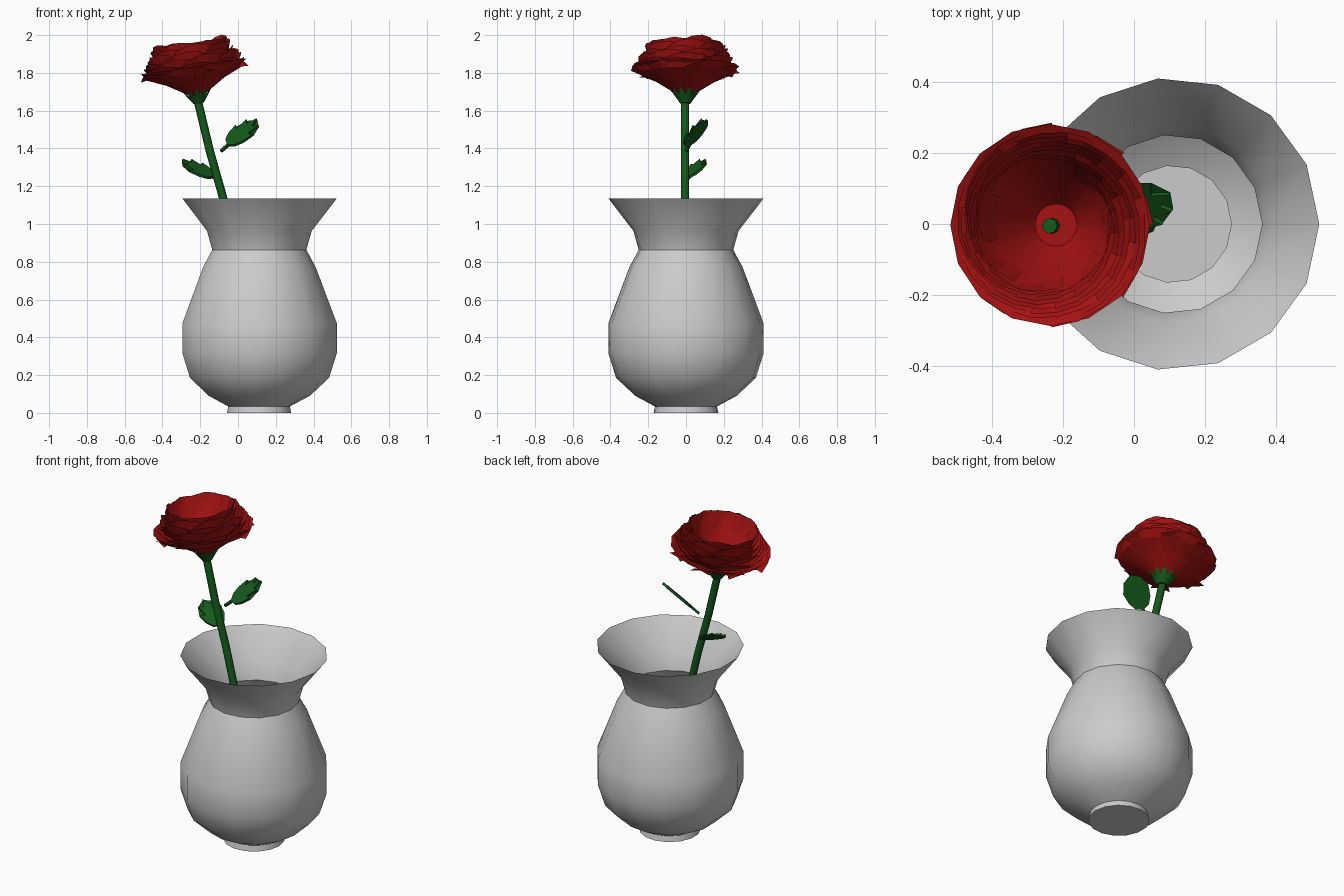
import bpy, bmesh, math, random
from mathutils import Vector, Matrix

random.seed(4)
cube = bpy.data.objects.get("Cube")
if cube:
    bpy.data.objects.remove(cube)


def material(name, rgb):
    m = bpy.data.materials.new(name)
    m.use_nodes = True
    m.diffuse_color = (*rgb, 1)
    m.node_tree.nodes["Principled BSDF"].inputs["Base Color"].default_value = (*rgb, 1)
    return m


GREY = material("ceramic grey", (0.6, 0.6, 0.6))
RED = material("petal red", (0.37, 0.006, 0.006))
GREEN = material("leaf green", (0.007, 0.1, 0.011))


def finish(name, bm, mat, matrix=Matrix(), smooth=None):
    mesh = bpy.data.meshes.new(name)
    bm.to_mesh(mesh)
    bm.free()
    mesh.materials.append(mat)
    ob = bpy.data.objects.new(name, mesh)
    bpy.context.collection.objects.link(ob)
    ob.matrix_world = matrix
    if smooth:
        bpy.ops.object.select_all(action='DESELECT')
        bpy.context.view_layer.objects.active = ob
        ob.select_set(True)
        bpy.ops.object.shade_smooth_by_angle(angle=math.radians(smooth))
    return ob


def polar(r, a, h):
    return Vector((r * math.cos(a), r * math.sin(a), h))


def skin(bm, rows, closed):
    """Quads between rows of points."""
    rows = [[bm.verts.new(p) for p in row] for row in rows]
    n = len(rows[0])
    for low, high in zip(rows, rows[1:]):
        for i in range(n if closed else n - 1):
            j = (i + 1) % n
            bm.faces.new((low[i], low[j], high[j], high[i]))
    return rows


def lathe(name, profile, sides, mat, matrix, cap=False, smooth=30):
    bm = bmesh.new()
    rows = skin(bm, [[polar(r, math.tau * i / sides, h) for i in range(sides)]
                     for r, h in profile], True)
    if cap:
        bm.faces.new(rows[0][::-1])
    return finish(name, bm, mat, matrix, smooth)


# Vase: foot, belly, neck and flared lip
lathe("vase", [(0.172, 0), (0.165, 0.034), (0.27, 0.09), (0.372, 0.185), (0.413, 0.315),
               (0.413, 0.475), (0.302, 0.77), (0.252, 0.863), (0.28, 0.963), (0.413, 1.135)],
      15, GREY, Matrix.Translation((0.11, 0, 0)), cap=True)

# Stem
curve = bpy.data.curves.new("stem", 'CURVE')
curve.dimensions = '3D'
curve.bevel_depth = 0.022
curve.bevel_resolution = 2
curve.use_fill_caps = True
path = [(0.04, 0.65), (-0.078, 1.135), (-0.15, 1.39), (-0.21, 1.64), (-0.238, 1.75)]
line = curve.splines.new('POLY')
line.points.add(len(path) - 1)
for p, (x, z) in zip(line.points, path):
    p.co = (x, -0.005, z, 1)
curve.materials.append(GREEN)
bpy.context.collection.objects.link(bpy.data.objects.new("stem", curve))

# Flower head leans to one side
HEAD = Matrix.Translation((-0.215, -0.003, 1.69)) @ Matrix.Rotation(math.radians(-8.5), 4, 'Y')
lathe("outer_petal_cup", [(0.04, -0.005), (0.05, 0), (0.285, 0.145)], 16, RED, HEAD)
lathe("inner_petal_cup", [(0.06, 0.035), (0.165, 0.19), (0.195, 0.27)], 16, RED, HEAD, cap=True)

# Overlapping petals, stepping inward and upward
bm = bmesh.new()
LAYERS, PETALS, COLS = 6, 8, 5
for k in range(LAYERS):
    f = k / (LAYERS - 1)
    rim, top = 0.288 - 0.085 * f, 0.15 + 0.135 * f
    for p in range(PETALS):
        start = math.tau * (p + 0.37 * k) / PETALS
        lift = random.uniform(-0.015, 0.01)
        rows = [[], [], []]
        for c in range(COLS):
            u = c / (COLS - 1)
            a = start + u * 1.5 * math.tau / PETALS
            out = (0.5 - u) * 0.022
            drop = 0.035 * abs(2 * u - 1) ** 2 - lift
            rows[0].append(polar(0.06 + 0.05 * f, a, 0.025 + 0.03 * f))
            rows[1].append(polar(rim * 0.85 + out, a, top * 0.72))
            rows[2].append(polar(rim + out - 0.01, a, top - drop))
        skin(bm, rows, False)
finish("petals", bm, RED, HEAD)

# Sepals: a cup with pointed tips
bm = bmesh.new()
N = 20
rows = [[polar(0.028, math.tau * i / N, -0.052) for i in range(N)],
        [polar(0.05, math.tau * i / N, -0.02) for i in range(N)],
        [polar(0.092, math.tau * i / N, 0.035) if i % 2 else
         polar(0.058, math.tau * i / N, -0.008) for i in range(N)]]
base = skin(bm, rows, True)[0]
bm.faces.new(base[::-1])
finish("sepals", bm, GREEN, HEAD)

# Lobed leaves: outline as (along, across) fractions of the length
HALF = [(0, 0.025), (0.2, 0.03), (0.26, 0.15), (0.42, 0.24), (0.66, 0.28), (0.6, 0.16),
        (0.88, 0.19), (0.8, 0.08)]


def leaf(name, root, tip, across):
    root, along = Vector(root), Vector(tip) - Vector(root)
    length = along.length
    side = Vector(across)
    side = (side - along * side.dot(along) / length ** 2).normalized() * length
    normal = along.cross(side).normalized() * 0.007
    outline = HALF + [(1, 0)] + [(t, -w) for t, w in reversed(HALF)]
    bm = bmesh.new()
    front, back = ([bm.verts.new(root + along * t + side * w + normal * s) for t, w in outline]
                   for s in (1, -1))
    bm.faces.new(front)
    bm.faces.new(back[::-1])
    for i in range(len(outline)):
        j = (i + 1) % len(outline)
        bm.faces.new((front[j], front[i], back[i], back[j]))
    bmesh.ops.triangulate(bm, faces=[f for f in bm.faces if len(f.verts) > 4])
    bmesh.ops.recalc_face_normals(bm, faces=bm.faces)
    finish(name, bm, GREEN)


leaf("upper_leaf", (-0.09, 0, 1.385), (0.1, 0.085, 1.555), (-0.63, 0.69, 0.28))
leaf("lower_leaf", (-0.09, 0, 1.225), (-0.295, 0.075, 1.34), (0.54, 0.81, 0.25))
